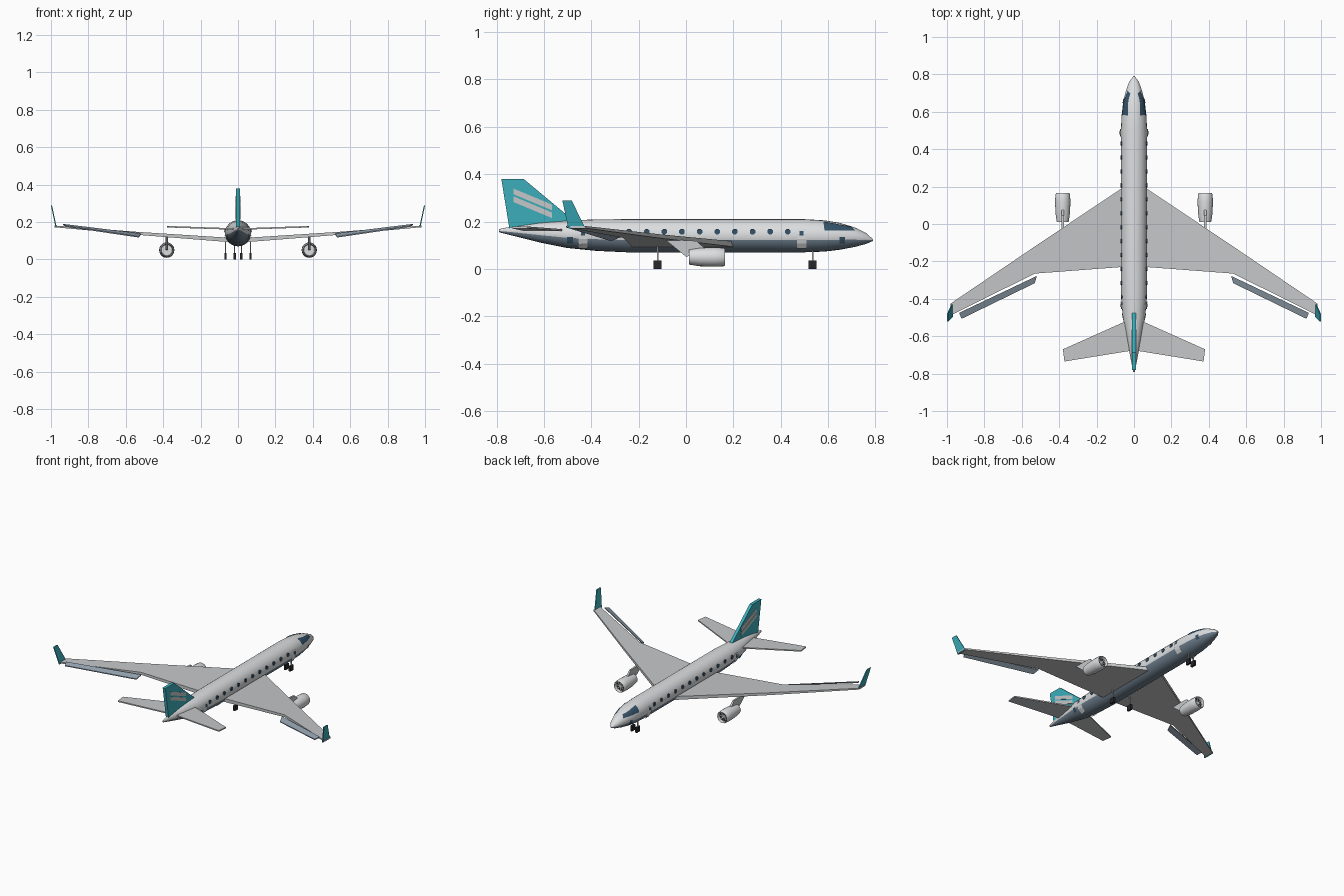
import bpy, bmesh, math
from mathutils import Vector

cube = bpy.data.objects.get("Cube")
if cube:
    bpy.data.objects.remove(cube, do_unlink=True)


def material(name, rgb):
    m = bpy.data.materials.new(name)
    m.use_nodes = True
    m.diffuse_color = (*rgb, 1)
    m.node_tree.nodes["Principled BSDF"].inputs["Base Color"].default_value = (*rgb, 1)
    return m


WHITE = material("hull_white", (0.72, 0.73, 0.74))
GREY = material("wing_grey", (0.56, 0.57, 0.58))
SLATE = material("belly_slate", (0.16, 0.22, 0.28))
FLAP = material("flap_blue_grey", (0.29, 0.36, 0.43))
TEAL = material("tail_teal", (0.045, 0.42, 0.50))
NAVY = material("glass_navy", (0.035, 0.085, 0.14))
BLACK = material("tyre_black", (0.02, 0.02, 0.025))


def finish(name, bm, *mats, smooth=False):
    bmesh.ops.recalc_face_normals(bm, faces=bm.faces)
    me = bpy.data.meshes.new(name)
    bm.to_mesh(me)
    bm.free()
    ob = bpy.data.objects.new(name, me)
    bpy.context.collection.objects.link(ob)
    for m in mats:
        me.materials.append(m)
    if smooth:
        bpy.ops.object.select_all(action='DESELECT')
        ob.select_set(True)
        bpy.context.view_layer.objects.active = ob
        bpy.ops.object.shade_smooth_by_angle(angle=math.radians(35))
    return ob


def loft(bm, rings):
    """Skin equal-length point rings and cap both ends."""
    vs = [[bm.verts.new(p) for p in r] for r in rings]
    n = len(vs[0])
    for a, b in zip(vs, vs[1:]):
        for i in range(n):
            j = (i + 1) % n
            bm.faces.new((a[i], a[j], b[j], b[i]))
    bm.faces.new(vs[0])
    bm.faces.new(vs[-1])


def slab(name, points, offset, mat):
    """Flat outline thickened along an offset, centred on the outline."""
    bm = bmesh.new()
    d = Vector(offset) / 2
    loft(bm, [[Vector(p) - d for p in points], [Vector(p) + d for p in points]])
    return finish(name, bm, mat)


def box(name, centre, size, mat):
    x, y, z = centre
    w, l = size[0] / 2, size[1] / 2
    return slab(name, [(x - w, y - l, z), (x + w, y - l, z), (x + w, y + l, z), (x - w, y + l, z)],
                (0, 0, size[2]), mat)


# Fuselage stations: y, half width, bottom, top
STATIONS = [(-0.79, 0.004, 0.155, 0.168), (-0.72, 0.018, 0.137, 0.182), (-0.62, 0.037, 0.112, 0.195),
            (-0.5, 0.06, 0.088, 0.204), (-0.38, 0.069, 0.076, 0.209), (-0.25, 0.07, 0.07, 0.21),
            (0.5, 0.07, 0.07, 0.21), (0.585, 0.066, 0.073, 0.205), (0.65, 0.058, 0.081, 0.194),
            (0.71, 0.044, 0.092, 0.176), (0.76, 0.026, 0.105, 0.152), (0.79, 0.004, 0.118, 0.125)]
SIDES = 24


def section(y):
    """Half width, bottom and top of the hull at y, held within its ends."""
    y = max(STATIONS[0][0], min(y, STATIONS[-1][0]))
    a, b = next((a, b) for a, b in zip(STATIONS, STATIONS[1:]) if y <= b[0])
    t = (y - a[0]) / (b[0] - a[0])
    return [p + (q - p) * t for p, q in zip(a[1:], b[1:])]


def hull_x(y, z):
    w, lo, hi = section(y)
    u = (z - (lo + hi) / 2) / ((hi - lo) / 2)
    return w * math.sqrt(max(0, 1 - u * u))


bm = bmesh.new()
loft(bm, [[(w * math.cos(i * math.tau / SIDES), y,
            (lo + hi) / 2 + (hi - lo) / 2 * math.sin(i * math.tau / SIDES)) for i in range(SIDES)]
          for y, w, lo, hi in STATIONS])
for f in bm.faces:
    c = f.calc_center_median()
    w, lo, hi = section(c.y)
    f.material_index = int(c.z < lo + (hi - lo) * 0.36)
finish("fuselage", bm, WHITE, SLATE, smooth=True)


def hull_plate(name, outline, side, mat, lift=0.003, steps=4):
    """Quad (y, z) patch wrapped onto the hull: corners run bottom rear, bottom front, top front, top rear."""
    bm = bmesh.new()
    br, bf, tf, tr = [Vector(p) for p in outline]
    grid = []
    for i in range(steps + 1):
        row = []
        for j in range(steps + 1):
            p = br.lerp(bf, i / steps).lerp(tr.lerp(tf, i / steps), j / steps)
            w, lo, hi = section(p.x)
            x = hull_x(p.x, p.y)
            out = Vector((x / w ** 2, 0, (p.y - (lo + hi) / 2) / ((hi - lo) / 2) ** 2)).normalized()
            v = Vector((x, p.x, p.y)) + out * lift
            row.append(bm.verts.new((v.x * side, v.y, v.z)))
        grid.append(row)
    for a, b in zip(grid, grid[1:]):
        for j in range(steps):
            bm.faces.new((a[j], a[j + 1], b[j + 1], b[j]))
    ob = finish(name, bm, mat)
    # Make the patch face outward
    if sum(f.normal.x for f in ob.data.polygons) * side < 0:
        ob.data.flip_normals()


def rect(y, z, w, h):
    return [(y - w, z - h), (y + w, z - h), (y + w, z + h), (y - w, z + h)]


for s, tag in ((1, "left"), (-1, "right")):
    # Main wing: two-part planform with thinning section
    bm = bmesh.new()
    loft(bm, [[(s * x, front, z), (s * x, rear, z), (s * x, rear, z - t), (s * x, front, z - t)]
              for x, front, rear, z, t in ((0.0, 0.235, -0.225, 0.113, 0.024),
                                           (0.53, -0.12, -0.265, 0.147, 0.016),
                                           (0.98, -0.425, -0.488, 0.181, 0.009))])
    finish(tag + "_wing", bm, GREY)

    # Drooped flap behind the outer wing
    slab(tag + "_flap", [(s * 0.52, -0.278, 0.136), (s * 0.935, -0.475, 0.187),
                         (s * 0.922, -0.507, 0.178), (s * 0.53, -0.316, 0.120)], (0, 0, 0.006), FLAP)

    # Winglet
    slab(tag + "_winglet", [(s * 0.972, -0.425, 0.17), (s * 0.972, -0.497, 0.17),
                            (s * 0.997, -0.522, 0.288), (s * 0.997, -0.482, 0.288)], (0.006, 0, 0), TEAL)

    # Tailplane
    slab(tag + "_tailplane", [(0, -0.5, 0.162), (s * 0.38, -0.67, 0.175),
                              (s * 0.372, -0.735, 0.175), (0, -0.675, 0.162)], (0, 0, 0.008), GREY)

    # Engine shell with open intake
    bm = bmesh.new()
    loft(bm, [[(s * 0.381 + r * math.cos(i * math.tau / 20), y, 0.05 + r * math.sin(i * math.tau / 20))
               for i in range(20)]
              for r, y in ((0.029, 0.03), (0.032, 0.012), (0.039, 0.06), (0.041, 0.12),
                           (0.039, 0.158), (0.035, 0.165), (0.033, 0.14))])
    for f in bm.faces:
        c = f.calc_center_median()
        f.material_index = int(len(f.verts) > 4 and c.y > 0.1)
    finish(tag + "_engine", bm, WHITE, BLACK, smooth=True)
    for k in range(4):
        a = k * math.pi / 4
        d = Vector((math.cos(a), 0, math.sin(a))) * 0.032
        n = Vector((-math.sin(a), 0, math.cos(a))) * 0.003
        c = Vector((s * 0.381, 0.144, 0.05))
        slab(tag + "_fan_blade", [c - d - n, c + d - n, c + d + n, c - d + n], (0, 0.004, 0), GREY)
    slab(tag + "_pylon", [(s * 0.381, -0.09, 0.125), (s * 0.381, 0.045, 0.118),
                          (s * 0.381, 0.08, 0.085), (s * 0.381, 0.002, 0.05)], (0.012, 0, 0), GREY)

    # Landing gear
    for name, x, y in (("main", 0.067, -0.12), ("nose", 0.018, 0.535)):
        box(f"{tag}_{name}_wheel", (s * x, y, 0.0175), (0.013, 0.034, 0.035), BLACK)
        box(f"{tag}_{name}_strut", (s * x, y, 0.065), (0.006, 0.007, 0.08), GREY)

    # Cabin windows
    for k in range(12):
        bm = bmesh.new()
        y = 0.43 - k * 0.0745
        x = hull_x(y, 0.157)
        loft(bm, [[(s * (x + d), y + 0.0125 * math.cos(i * math.tau / 8 + 0.39),
                    0.157 + 0.0125 * math.sin(i * math.tau / 8 + 0.39)) for i in range(8)]
                  for d in (-0.004, 0.004)])
        finish(tag + "_cabin_window", bm, NAVY)

    # Doors with small panes, hatches and cockpit glass
    for y in (0.488, -0.435):
        hull_plate(tag + "_door", rect(y, 0.128, 0.02, 0.038), s, WHITE, 0.005)
        hull_plate(tag + "_door_pane", rect(y, 0.15, 0.009, 0.009), s, NAVY, 0.007)
    for y in (0.66, -0.49):
        hull_plate(tag + "_hatch", rect(y, 0.122, 0.012, 0.013), s, NAVY)
    hull_plate(tag + "_cockpit_glass", [(0.585, 0.162), (0.715, 0.16), (0.698, 0.176), (0.58, 0.198)], s, NAVY)

    # Fin stripes
    for z in (0.327, 0.294):
        slab(tag + "_fin_stripe", [(s * 0.0115, -0.728, z + 0.012), (s * 0.0115, -0.565, z - 0.056),
                                   (s * 0.0115, -0.565, z - 0.08), (s * 0.0115, -0.728, z - 0.012)],
             (0.003, 0, 0), GREY)

# Fin
slab("fin", [(0, -0.78, 0.38), (0, -0.686, 0.38), (0, -0.47, 0.2), (0, -0.745, 0.165)], (0.02, 0, 0), TEAL)
